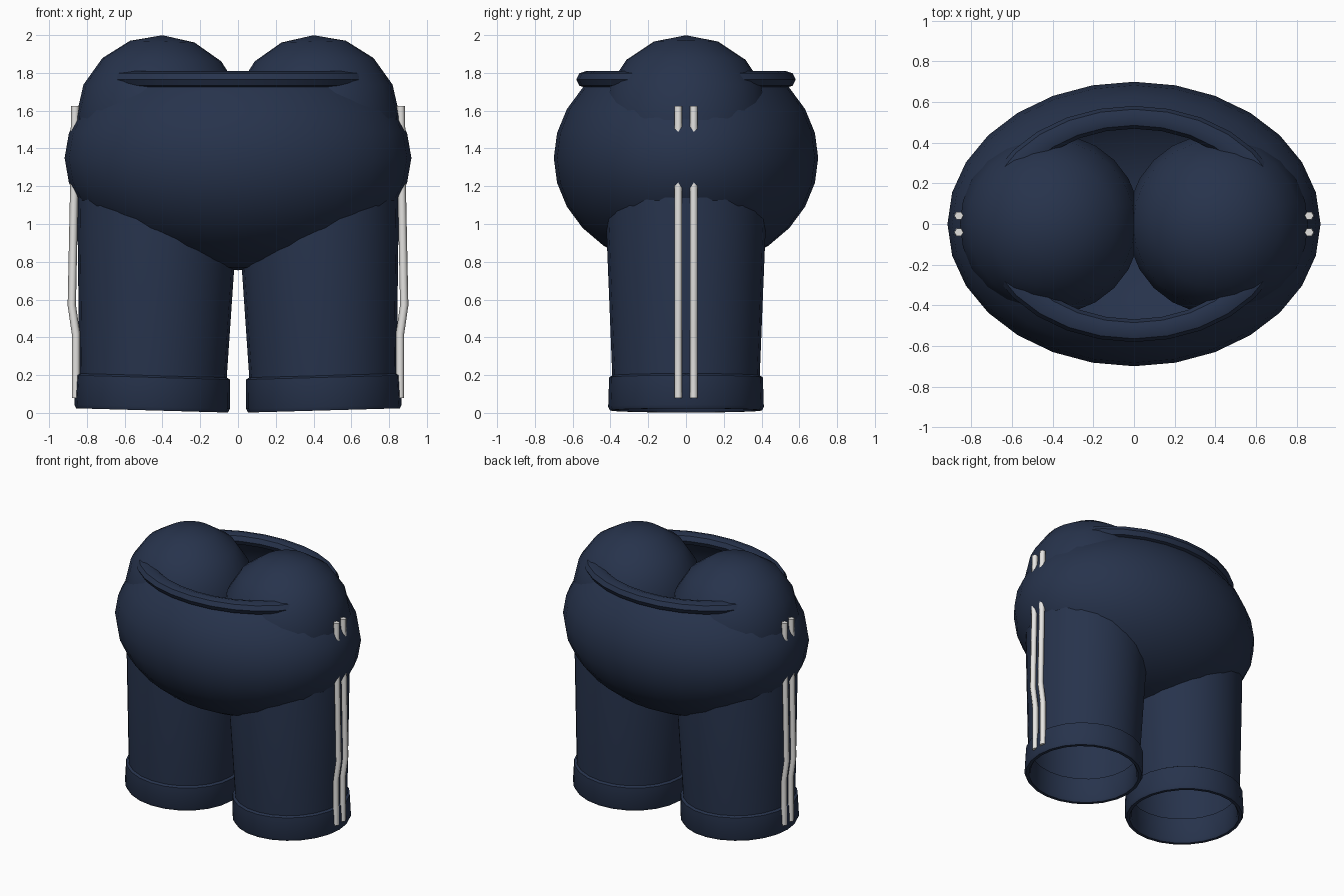
import bpy, bmesh, math
from mathutils import Matrix

if "Cube" in bpy.data.objects:
    bpy.data.objects.remove(bpy.data.objects["Cube"])


def material(name, rgb):
    m = bpy.data.materials.new(name)
    m.diffuse_color = (*rgb, 1)
    m.use_nodes = True
    m.node_tree.nodes["Principled BSDF"].inputs["Base Color"].default_value = m.diffuse_color
    return m


NAVY = material("navy_cloth", (0.020, 0.033, 0.072))
WHITE = material("off_white_trim", (0.78, 0.77, 0.75))


def finish(ob, mat, angle=40):
    ob.data.materials.append(mat)
    bpy.ops.object.select_all(action='DESELECT')
    ob.select_set(True)
    bpy.context.view_layer.objects.active = ob
    bpy.ops.object.shade_smooth_by_angle(angle=math.radians(angle))
    return ob


def lathe(name, profile, segs, matrix, closed=False):
    """Revolve (radius, z) points about z; closed joins last point to first."""
    bm = bmesh.new()
    rings = []
    for r, z in profile:
        if r < 1e-4:
            rings.append([bm.verts.new((0, 0, z))] * segs)
        else:
            rings.append([bm.verts.new((r * math.cos(2 * math.pi * k / segs),
                                        r * math.sin(2 * math.pi * k / segs), z))
                          for k in range(segs)])
    pairs = list(zip(rings, rings[1:]))
    if closed:
        pairs.append((rings[-1], rings[0]))
    for a, b in pairs:
        for k in range(segs):
            n = (k + 1) % segs
            quad = list(dict.fromkeys((a[k], a[n], b[n], b[k])))
            bm.faces.new(quad)
    bm.transform(matrix)
    bmesh.ops.recalc_face_normals(bm, faces=bm.faces)
    me = bpy.data.meshes.new(name)
    bm.to_mesh(me)
    bm.free()
    ob = bpy.data.objects.new(name, me)
    bpy.context.collection.objects.link(ob)
    return finish(ob, NAVY)


# Seat: ellipsoid bowl, open at the waist
BODY = Matrix.Translation((0, 0, 1.35)) @ Matrix.Diagonal((0.918, 0.70, 0.595, 1))
angles = [-90 + 180 / 14 * i for i in range(11)] + [42]
lathe("seat", [(math.cos(math.radians(a)), math.sin(math.radians(a))) for a in angles], 28, BODY)

# Waistband: oval tube around the opening
WAIST = Matrix.Translation((0, 0, 1.765)) @ Matrix.Diagonal((0.918, 0.70, 1, 1))
tube = [(0.75 + 0.08 * math.cos(math.pi * i / 4), 0.046 * math.sin(math.pi * i / 4))
        for i in range(8)]
lathe("waistband", tube, 28, WAIST, closed=True)

for side, s in (("right", 1), ("left", -1)):
    # Legs lean inward toward the waist
    frame = Matrix.Translation((s * 0.455, 0, 0.013)) @ Matrix.Rotation(-s * math.radians(1.6), 4, 'Y')

    # Leg: tapered open tube ending in a rounded hip
    hip = [(0.445 * math.cos(math.pi * i / 16), 1.545 + 0.442 * math.sin(math.pi * i / 16))
           for i in range(0, 9, 2)]
    lathe(side + "_leg", [(0.385, 0.05)] + hip, 24, frame)

    # Cuff: thick band with a softened lower lip
    cuff = [(0.39, 0.185), (0.407, 0.175), (0.412, 0.02), (0.402, 0.0),
            (0.38, 0.0), (0.368, 0.02), (0.368, 0.185)]
    lathe(side + "_cuff", cuff, 24, frame, closed=True)

    # Two piping stripes down the outer side
    for label, y in (("front", -0.041), ("back", 0.041)):
        cu = bpy.data.curves.new("stripe_path", 'CURVE')
        cu.dimensions = '3D'
        cu.bevel_depth = 0.022
        cu.bevel_resolution = 1
        cu.use_fill_caps = True
        path = [(0.858, 0.08), (0.858, 0.42), (0.88, 0.57), (0.868, 1.15), (0.862, 1.625)]
        sp = cu.splines.new('POLY')
        sp.points.add(len(path) - 1)
        for p, (x, z) in zip(sp.points, path):
            p.co = (s * x, y, z, 1)
        ob = bpy.data.objects.new(f"{side}_{label}_stripe", cu)
        bpy.context.collection.objects.link(ob)
        bpy.ops.object.select_all(action='DESELECT')
        ob.select_set(True)
        bpy.context.view_layer.objects.active = ob
        bpy.ops.object.convert(target='MESH')
        finish(bpy.context.object, WHITE, 65)
